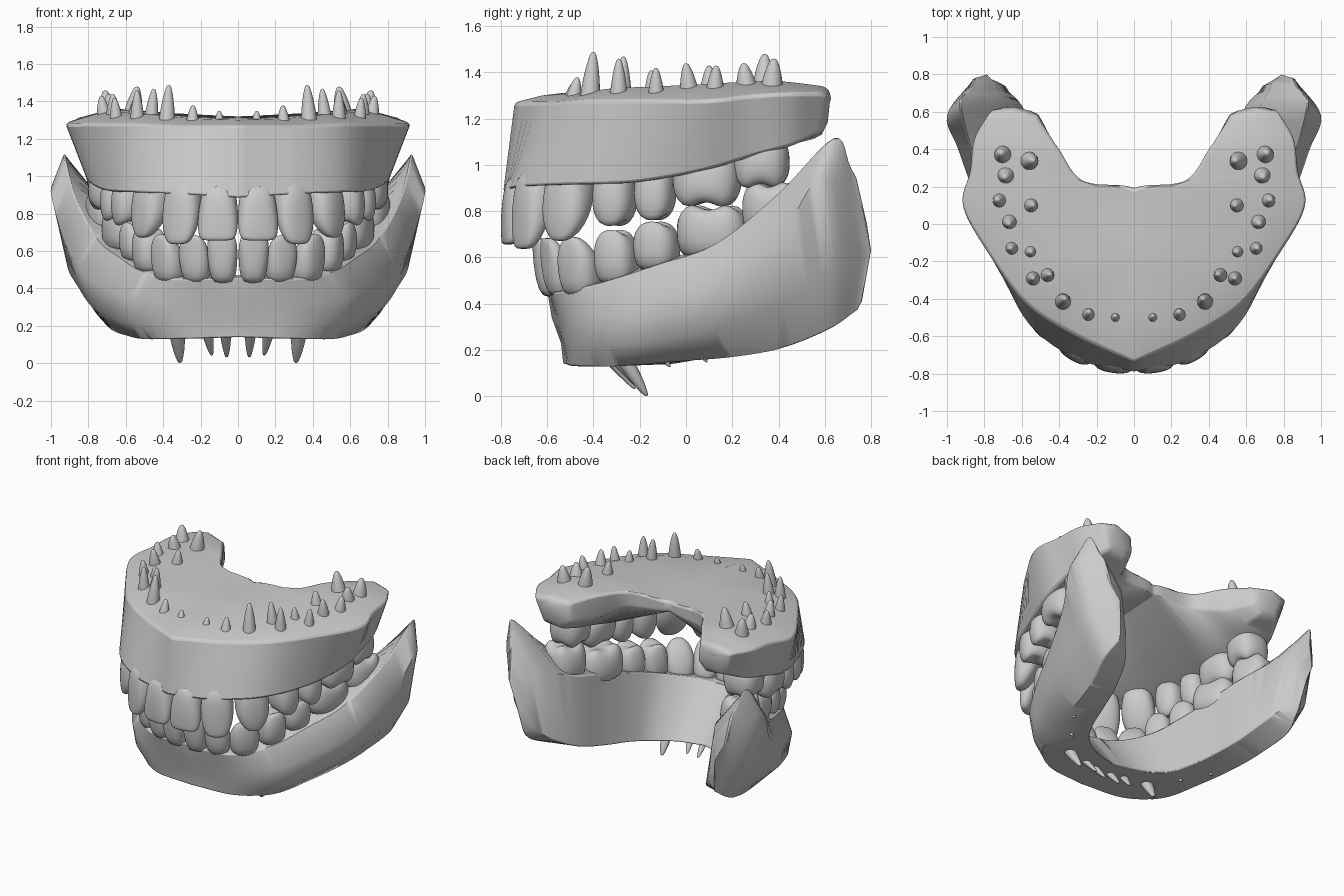
import bpy, bmesh, math
from mathutils import Vector

if "Cube" in bpy.data.objects:
    bpy.data.objects.remove(bpy.data.objects["Cube"])

SEG = 20


def catmull(pts, steps):
    """Resample a rail through its points."""
    p = [Vector(q) for q in pts]
    p = [2 * p[0] - p[1]] + p + [2 * p[-1] - p[-2]]
    out = []
    for i in range(1, len(p) - 2):
        a, b, c, d = p[i - 1:i + 3]
        for k in range(steps):
            t = k / steps
            out.append(0.5 * (2 * b + (c - a) * t + (2 * a - 5 * b + 4 * c - d) * t * t
                              + (3 * b - a - 3 * c + d) * t ** 3))
    out.append(p[-2])
    for v in out:
        v.x = max(v.x, 0.0)
    out[0].x = 0.0
    return out


def skin(bm, rings, cap_start=True, cap_end=True):
    """Join equal rings of points into a tube."""
    rows = [[bm.verts.new(p) for p in r] for r in rings]
    n = len(rows[0])
    for a, b in zip(rows, rows[1:]):
        for i in range(n):
            j = (i + 1) % n
            bm.faces.new((a[i], a[j], b[j], b[i]))
    if cap_start:
        bm.faces.new(rows[0][::-1])
    if cap_end:
        bm.faces.new(rows[-1])


def finish(bm, name, angle):
    """Mirror the right half to the left and make the object."""
    mid = [f for f in bm.faces if all(abs(v.co.x) < 1e-4 for v in f.verts)]
    bmesh.ops.delete(bm, geom=mid, context='FACES')
    geom = bm.verts[:] + bm.edges[:] + bm.faces[:]
    dup = bmesh.ops.duplicate(bm, geom=geom)["geom"]
    for v in dup:
        if isinstance(v, bmesh.types.BMVert):
            v.co.x = -v.co.x
    bmesh.ops.remove_doubles(bm, verts=bm.verts[:], dist=0.0004)
    bmesh.ops.recalc_face_normals(bm, faces=bm.faces[:])
    me = bpy.data.meshes.new(name)
    bm.to_mesh(me)
    bm.free()
    ob = bpy.data.objects.new(name, me)
    bpy.context.collection.objects.link(ob)
    bpy.ops.object.select_all(action='DESELECT')
    ob.select_set(True)
    bpy.context.view_layer.objects.active = ob
    bpy.ops.object.shade_smooth_by_angle(angle=math.radians(angle))
    return ob


def jaw(name, rails, end_shift, bevel_angle):
    """Loft a jaw through rails running from the midline to the back."""
    rows = [list(r) for r in zip(*[catmull(r, 6) for r in rails])]
    last = rows[-1]
    c = sum(last, Vector()) / len(last)
    for s, k in ((0.85, 0.65), (0.5, 1.0)):
        rows.append([c + (p - c) * s + Vector(end_shift) * k for p in last])
    bm = bmesh.new()
    skin(bm, rows, cap_start=False)
    ob = finish(bm, name, 50)
    bev = ob.modifiers.new("soft_edges", 'BEVEL')
    bev.width, bev.segments = 0.018, 2
    bev.limit_method, bev.angle_limit = 'ANGLE', math.radians(bevel_angle)


# Crown levels: height fraction from neck, width scale, depth scale
CROWNS = {
    'incisor': [(0, .72, .85), (.3, .9, 1), (.6, 1, .86), (.83, .98, .58), (.96, .88, .4), (1, .68, .25)],
    'lateral': [(0, .72, .85), (.3, .95, 1), (.55, 1, .86), (.78, .9, .62), (.94, .68, .42), (1, .42, .25)],
    'canine': [(0, .75, .9), (.3, .95, 1), (.58, 1, .88), (.8, .84, .64), (.94, .54, .4), (1, .25, .2)],
    'premolar': [(0, .8, .84), (.35, 1, 1), (.65, .99, .97), (.86, .86, .82), (.96, .6, .6), (.88, .2, .2)],
    'molar': [(0, .86, .86), (.35, 1, 1), (.65, 1, .97), (.85, .9, .85), (.95, .64, .62), (.87, .2, .2)],
}


def tooth(name, kind, x, y, z_neck, z_tip, w, d, deg, lean, tips, r0):
    """Crown plus tapered roots, on both sides of the jaw."""
    a = math.radians(deg)
    along, out = Vector((math.cos(a), math.sin(a), 0)), Vector((math.sin(a), -math.cos(a), 0))
    h = z_tip - z_neck
    rings = []
    for t, sw, sd in CROWNS[kind]:
        c = Vector((x, y, z_neck + h * t)) - out * lean * (1 - t)
        if 'molar' not in kind:
            c += out * d * (1 - sd) * 0.2
        ring = []
        for i in range(SEG):
            th = 2 * math.pi * i / SEG
            cs, sn = math.cos(th), math.sin(th)
            u = math.copysign(abs(cs) ** .8, cs) * w * sw / 2
            v = math.copysign(abs(sn) ** .8, sn) * d * sd / 2
            bump = 0
            if t > .8 and sw > .3:
                bump = {'molar': -math.cos(4 * th), 'premolar': -math.cos(2 * th)}.get(kind, 0) * .06
            ring.append(c + along * u + out * v + Vector((0, 0, h * bump)))
        rings.append(ring)
    bm = bmesh.new()
    skin(bm, rings)
    neck = Vector((x, y, z_neck + h * .05)) - out * (lean + (.03 if h < 0 else 0))
    for tip in tips:
        tip = Vector(tip)
        start = neck.lerp(Vector((tip.x, tip.y, neck.z)), 0.5 if h < 0 else 0)
        levels = (0, .25, .5, .7, .85, .95, 1)
        skin(bm, [[start.lerp(tip, t) + r0 * max(.15, math.sqrt(1 - t * t)) *
                   Vector((math.cos(k * math.pi / 5), math.sin(k * math.pi / 5), 0))
                   for k in range(10)] for t in levels])
    ob = finish(bm, name, 80)
    sub = ob.modifiers.new("smooth", 'SUBSURF')
    sub.levels = sub.render_levels = 1


# Lower jaw rails: gum margin, bulge, side, outer base, inner base, inner gum
jaw("lower_jaw", [
    [(0, -.60, .46), (.3, -.56, .45), (.51, -.37, .49), (.64, -.12, .57),
     (.75, .13, .66), (.87, .4, .88), (.93, .64, 1.12), (.89, .71, 1.0)],
    [(0, -.58, .34), (.34, -.52, .33), (.58, -.36, .35), (.74, -.1, .42),
     (.85, .15, .5), (.94, .4, .68), (1, .58, .94), (.87, .76, .78)],
    [(0, -.54, .23), (.33, -.5, .22), (.57, -.34, .22), (.7, -.08, .25),
     (.78, .17, .3), (.85, .42, .4), (.91, .62, .53), (.79, .785, .62)],
    [(0, -.53, .14), (.31, -.48, .13), (.51, -.31, .13), (.6, -.05, .15),
     (.66, .2, .17), (.71, .42, .21), (.77, .62, .29), (.75, .74, .37)],
    [(0, -.2, .14), (.18, -.15, .14), (.32, -.06, .14), (.4, .06, .16),
     (.46, .24, .19), (.52, .44, .24), (.59, .62, .33), (.67, .71, .41)],
    [(0, -.46, .47), (.2, -.41, .49), (.37, -.25, .54), (.45, -.06, .6),
     (.51, .15, .66), (.56, .4, .72), (.68, .64, .8), (.73, .73, .76)],
], (0, .035, 0), 62)

# Upper jaw rails: gum margin, top rim, top crown, palate top, palate underside, inner gum
jaw("upper_jaw", [
    [(0, -.79, .88), (.3, -.73, .9), (.56, -.54, .91), (.71, -.24, .92),
     (.8, .06, .97), (.81, .3, 1.04), (.78, .45, 1.08), (.72, .56, 1.13)],
    [(0, -.74, 1.27), (.32, -.59, 1.27), (.58, -.42, 1.28), (.79, -.14, 1.28),
     (.92, .1, 1.28), (.88, .28, 1.3), (.86, .45, 1.31), (.79, .58, 1.31)],
    [(0, -.62, 1.30), (.26, -.46, 1.31), (.46, -.32, 1.33), (.6, -.1, 1.34),
     (.68, .1, 1.35), (.68, .28, 1.36), (.66, .42, 1.36), (.66, .59, 1.34)],
    [(0, -.45, 1.32), (0, -.3, 1.32), (0, -.12, 1.32), (0, .03, 1.32),
     (0, .19, 1.32), (.27, .23, 1.33), (.4, .4, 1.34), (.5, .55, 1.32)],
    [(0, -.45, 1.2), (0, -.3, 1.22), (0, -.12, 1.23), (0, .03, 1.24),
     (0, .19, 1.25), (.28, .23, 1.23), (.41, .4, 1.18), (.49, .55, 1.18)],
    [(0, -.62, .96), (.22, -.53, .97), (.38, -.38, .98), (.46, -.15, .98),
     (.5, .08, 1.0), (.52, .28, 1.05), (.54, .42, 1.08), (.56, .55, 1.11)],
], (0, .05, 0), 40)

# Upper teeth
for args in [
    ("upper_central_incisors", 'incisor', .108, -.745, .97, .655, .22, .16, 8, .05, [(.1, -.49, 1.35)], .055),
    ("upper_lateral_incisors", 'lateral', .31, -.68, .99, .635, .22, .17, 30, .05, [(.24, -.47, 1.38)], .06),
    ("upper_canines", 'canine', .485, -.525, 1.0, .67, .23, .19, 52, .05, [(.37, -.4, 1.49)], .06),
    ("upper_first_premolars", 'premolar', .58, -.31, 1.0, .73, .19, .22, 70, .02,
     [(.45, -.27, 1.47), (.54, -.29, 1.46)], .056),
    ("upper_second_premolars", 'premolar', .64, -.135, 1.01, .755, .18, .22, 76, .02,
     [(.55, -.15, 1.41), (.66, -.13, 1.42)], .056),
    ("upper_first_molars", 'molar', .68, .09, 1.06, .81, .3, .27, 82, .02,
     [(.67, 0, 1.44), (.73, .13, 1.43), (.54, .1, 1.43)], .062),
    ("upper_second_molars", 'molar', .69, .325, 1.13, .89, .25, .26, 88, .01,
     [(.69, .25, 1.44), (.71, .38, 1.46), (.54, .34, 1.48)], .068),
]:
    tooth(*args)

# Lower teeth
for args in [
    ("lower_central_incisors", 'incisor', .085, -.62, .42, .685, .165, .14, 6, .06, [(.06, -.22, .03)], .045),
    ("lower_lateral_incisors", 'lateral', .24, -.58, .42, .685, .175, .14, 22, .06, [(.14, -.21, .04)], .045),
    ("lower_canines", 'canine', .39, -.475, .42, .69, .2, .17, 48, .05, [(.31, -.17, 0)], .06),
    ("lower_first_premolars", 'premolar', .48, -.305, .47, .725, .19, .19, 66, .02, [(.46, -.07, .125)], .045),
    ("lower_second_premolars", 'premolar', .545, -.13, .53, .76, .2, .2, 70, .02, [(.58, .09, .145)], .045),
    ("lower_first_molars", 'molar', .61, .115, .58, .835, .32, .25, 74, .02, [], .05),
    ("lower_second_molars", 'molar', .7, .375, .67, .935, .27, .25, 74, .02, [], .05),
]:
    tooth(*args)
